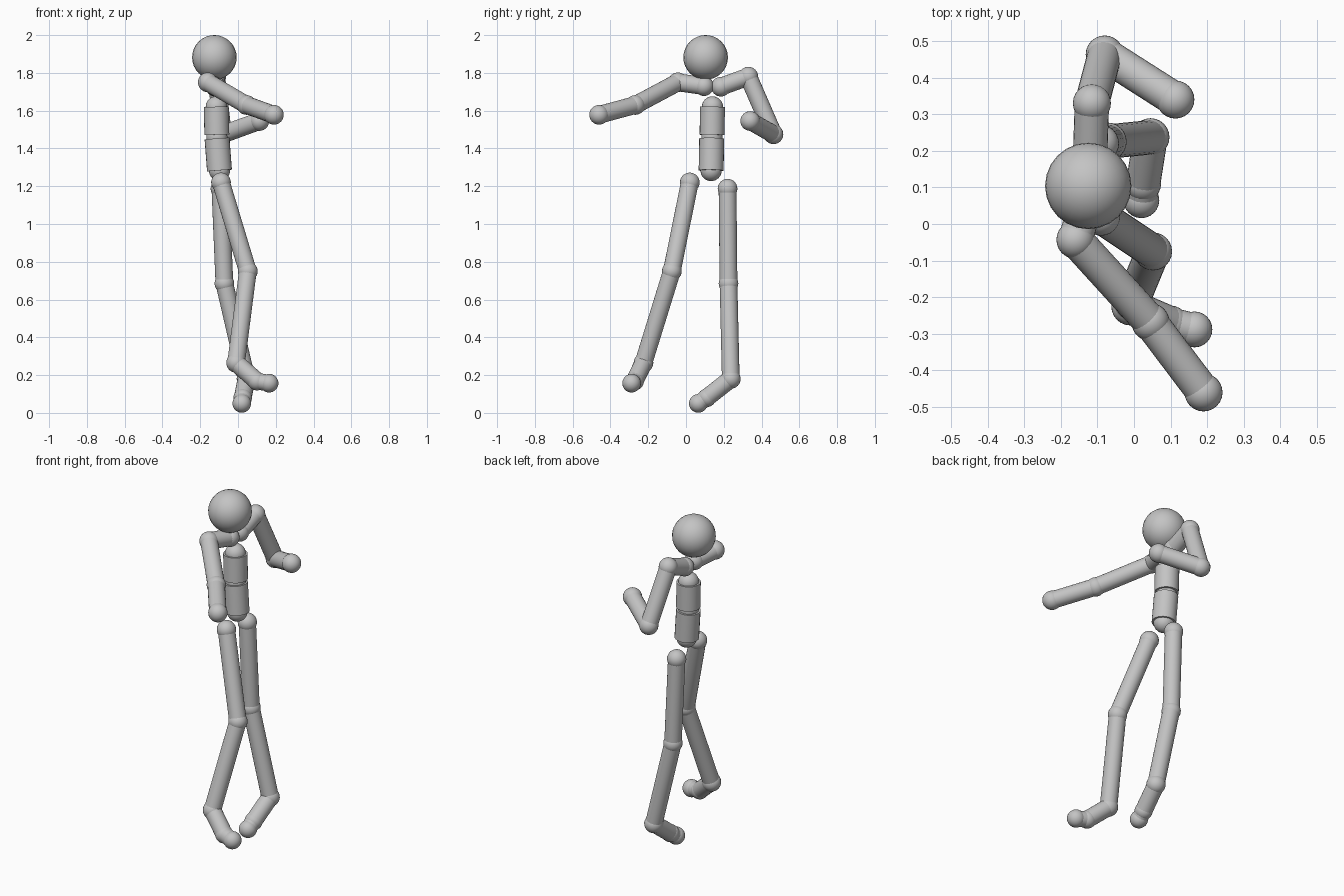
import bpy
from math import radians
from mathutils import Vector

cube = bpy.data.objects.get("Cube")
if cube:
    bpy.data.objects.remove(cube)

grey = bpy.data.materials.new("plain grey")
grey.use_nodes = True
grey.diffuse_color = (0.55, 0.55, 0.55, 1)
grey.node_tree.nodes["Principled BSDF"].inputs["Base Color"].default_value = grey.diffuse_color


def finish(name):
    ob = bpy.context.object
    ob.name = name
    ob.data.materials.append(grey)
    bpy.ops.object.shade_smooth_by_angle(angle=radians(40))


def ball(name, centre, radius):
    bpy.ops.mesh.primitive_uv_sphere_add(segments=24, ring_count=16, radius=radius, location=centre)
    finish(name)


def bone(name, start, end, radius):
    a, b = Vector(start), Vector(end)
    bpy.ops.mesh.primitive_cylinder_add(vertices=24, radius=radius, depth=(b - a).length,
                                        location=(a + b) / 2)
    ob = bpy.context.object
    ob.rotation_euler = (b - a).to_track_quat('Z', 'Y').to_euler()
    finish(name)


def chain(joints, bone_names, ball_radius, bone_radius):
    """A ball at every joint and a cylinder between neighbours."""
    for name, pos in joints:
        ball(name + "_joint", pos, ball_radius)
    for name, (_, a), (_, b) in zip(bone_names, joints, joints[1:]):
        bone(name, a, b, bone_radius)


# Head
ball("head", (-0.125, 0.104, 1.882), 0.118)

# Torso: three balls with two thicker cylinders
spine = [("chest", (-0.115, 0.14, 1.62)), ("waist", (-0.112, 0.137, 1.46)),
         ("pelvis", (-0.098, 0.133, 1.283))]
for name, pos in spine:
    ball(name + "_joint", pos, 0.056)
bone("upper_torso", spine[0][1], (-0.112, 0.138, 1.472), 0.066)
bone("lower_torso", (-0.111, 0.136, 1.452), spine[2][1], 0.066)

# Arms: one reaching forward, one bent behind
arm_bones = ["collar", "upper_arm", "forearm"]
arms = {
    "front": [(-0.12, 0.095, 1.73), (-0.16, -0.043, 1.75), (0.045, -0.268, 1.63), (0.19, -0.46, 1.578)],
    "back": [(-0.12, 0.185, 1.727), (-0.115, 0.33, 1.78), (-0.08, 0.463, 1.475), (0.113, 0.34, 1.545)],
}
for side, points in arms.items():
    names = [side + "_" + n for n in ("collar", "shoulder", "elbow", "hand")]
    chain(list(zip(names, points)), [side + "_" + n for n in arm_bones], 0.052, 0.047)

# Legs: one stepping forward, one standing
leg_bones = ["thigh", "shin", "foot", "toes"]
legs = {
    "front": [(-0.09, 0.02, 1.22), (0.052, -0.075, 0.75), (-0.01, -0.225, 0.265),
              (0.1, -0.272, 0.168), (0.165, -0.288, 0.157)],
    "back": [(-0.093, 0.22, 1.187), (-0.072, 0.225, 0.685), (0.045, 0.237, 0.18),
             (0.025, 0.11, 0.08), (0.02, 0.065, 0.05)],
}
for side, points in legs.items():
    names = [side + "_" + n for n in ("hip", "knee", "ankle", "foot", "toe")]
    joints = list(zip(names, points))
    chain(joints[:3], [side + "_" + n for n in leg_bones[:2]], 0.052, 0.047)
    # Feet are a little slimmer towards the tip
    bone(side + "_foot", points[2], points[3], 0.047)
    bone(side + "_toes", points[3], points[4], 0.044)
    ball(side + "_foot_joint", points[3], 0.049)
    ball(side + "_toe_joint", points[4], 0.049)
